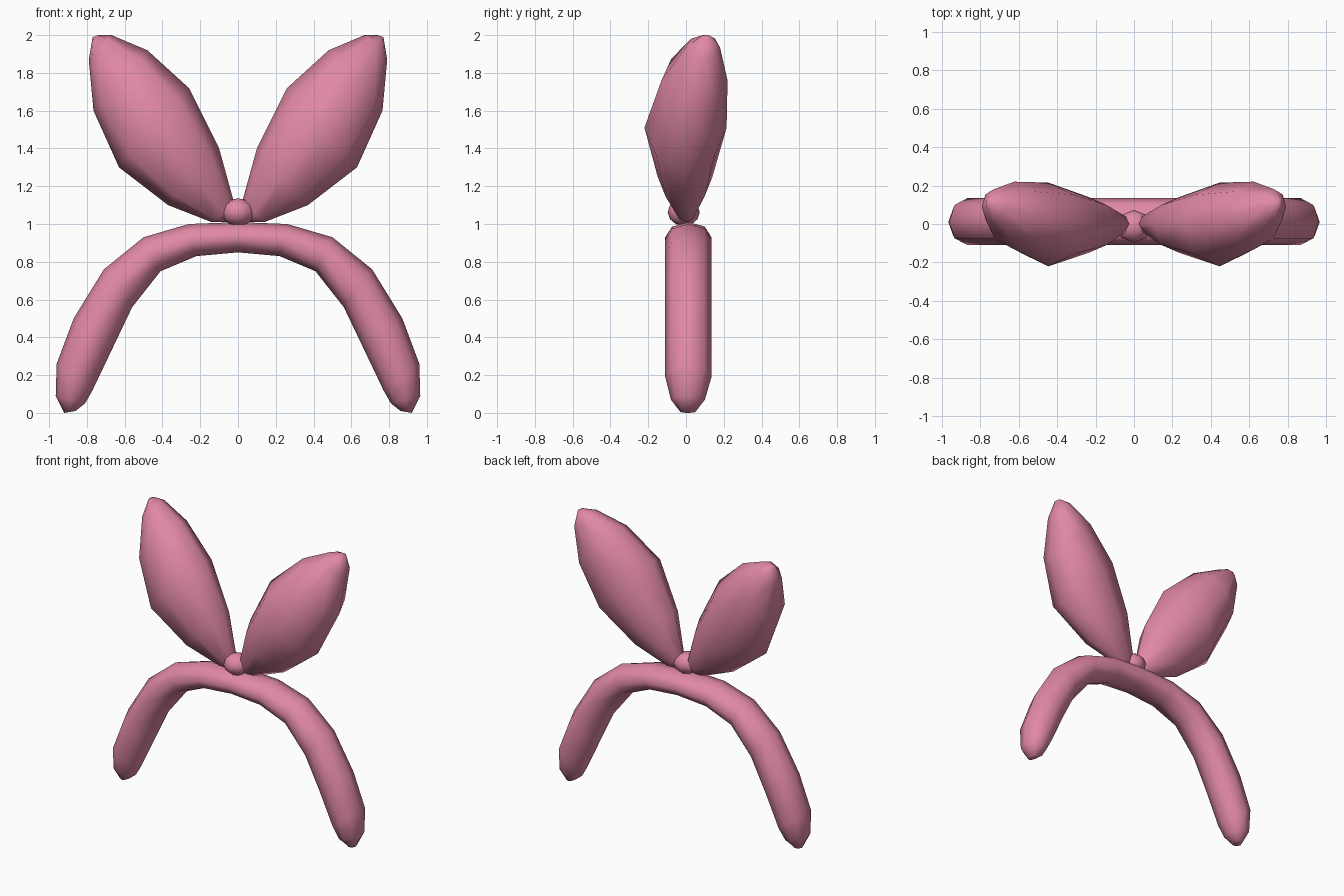
import bpy, bmesh
from math import cos, sin, pi, radians
from mathutils import Vector

cube = bpy.data.objects.get("Cube")
if cube:
    bpy.data.objects.remove(cube, do_unlink=True)

pink = bpy.data.materials.new("pink")
pink.use_nodes = True
pink.diffuse_color = (0.75, 0.25, 0.37, 1)
pink.node_tree.nodes["Principled BSDF"].inputs["Base Color"].default_value = pink.diffuse_color


def finish(name, bm):
    """Turn a bmesh into a smooth pink object."""
    bmesh.ops.recalc_face_normals(bm, faces=bm.faces[:])
    mesh = bpy.data.meshes.new(name)
    bm.to_mesh(mesh)
    bm.free()
    mesh.materials.append(pink)
    obj = bpy.data.objects.new(name, mesh)
    bpy.context.collection.objects.link(obj)
    bpy.ops.object.select_all(action='DESELECT')
    bpy.context.view_layer.objects.active = obj
    obj.select_set(True)
    bpy.ops.object.shade_smooth_by_angle(angle=radians(75))
    return obj


def loft(name, rings, sides=8, side=1):
    """Skin elliptical rings: (outer x, z), (inner x, z), (front y, back y)."""
    bm = bmesh.new()
    loops = []
    for (ax, az), (bx, bz), (front, back) in rings:
        a, b = Vector((ax * side, 0, az)), Vector((bx * side, 0, bz))
        mid, half = (a + b) / 2, (a - b) / 2
        loop = []
        for i in range(sides):
            t = 2 * pi * i / sides
            p = mid + half * cos(t)
            p.y = (front + back) / 2 + (back - front) / 2 * sin(t)
            loop.append(bm.verts.new(p))
        loops.append(loop)
    for low, high in zip(loops, loops[1:]):
        for i in range(sides):
            j = (i + 1) % sides
            bm.faces.new((low[i], low[j], high[j], high[i]))
    bm.faces.new(loops[0])
    bm.faces.new(loops[-1])
    return finish(name, bm)


# Headband: half arch, mirrored through the middle ring
wide = (-0.11, 0.135)
arch = [
    ((0.92, 0.0), (0.86, 0.01), (-0.03, 0.05)),
    ((0.965, 0.09), (0.81, 0.05), (-0.08, 0.1)),
    ((0.96, 0.26), (0.77, 0.12), wide),
    ((0.87, 0.5), (0.67, 0.33), wide),
    ((0.71, 0.76), (0.56, 0.56), wide),
    ((0.5, 0.93), (0.41, 0.75), wide),
    ((0.26, 1.0), (0.22, 0.83), wide),
]
crown = [((0, 1.01), (0, 0.85), wide)]
mirrored = [((-a[0], a[1]), (-b[0], b[1]), y) for a, b, y in reversed(arch)]
loft("headband", arch + crown + mirrored)

# Ears: leaf shapes that lean outwards and back at the tip
ear = [
    ((0.03, 1.03), (0.06, 1.01), (-0.01, 0.01)),
    ((0.02, 1.11), (0.14, 1.01), (-0.05, 0.05)),
    ((0.1, 1.4), (0.37, 1.1), (-0.15, 0.14)),
    ((0.26, 1.72), (0.63, 1.3), (-0.22, 0.215)),
    ((0.48, 1.92), (0.765, 1.6), (-0.13, 0.22)),
    ((0.67, 2.0), (0.79, 1.87), (0.0, 0.18)),
    ((0.74, 2.0), (0.77, 1.99), (0.08, 0.13)),
]
loft("left_ear", ear)
loft("right_ear", ear, side=-1)

# Bead joining the ears to the band
bm = bmesh.new()
bmesh.ops.create_uvsphere(bm, u_segments=8, v_segments=6, radius=1)
bmesh.ops.scale(bm, vec=(0.09, 0.085, 0.073), verts=bm.verts[:])
bmesh.ops.translate(bm, vec=(0, -0.012, 1.063), verts=bm.verts[:])
finish("centre_bead", bm)
